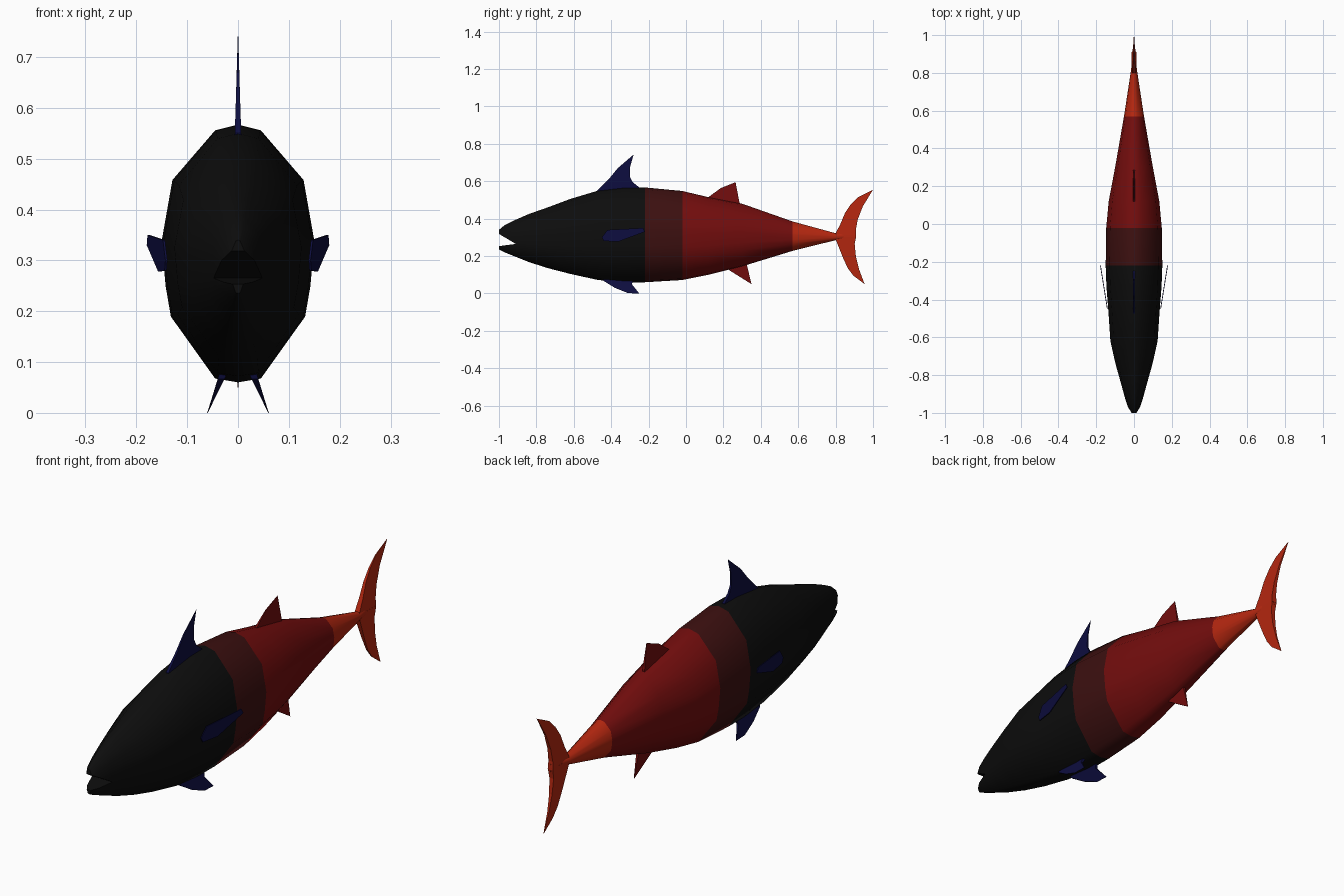
import bpy
import bmesh

default_cube = bpy.data.objects.get("Cube")
if default_cube:
    bpy.data.objects.remove(default_cube, do_unlink=True)


def make_material(name, red, green, blue):
    material = bpy.data.materials.new(name)
    material.use_nodes = True
    colour = (red, green, blue, 1)
    material.diffuse_color = colour
    material.node_tree.nodes["Principled BSDF"].inputs["Base Color"].default_value = colour
    return material


black = make_material("black skin", .004, .004, .004)
maroon = make_material("dark maroon", .045, .005, .005)
crimson = make_material("deep red", .17, .004, .004)
orange = make_material("orange red", .46, .02, .005)
navy = make_material("navy blue", .004, .004, .05)


def make_object(name, bm, materials):
    bmesh.ops.recalc_face_normals(bm, faces=bm.faces)
    mesh = bpy.data.meshes.new(name)
    bm.to_mesh(mesh)
    bm.free()
    for material in materials:
        mesh.materials.append(material)
    obj = bpy.data.objects.new(name, mesh)
    bpy.context.collection.objects.link(obj)
    return obj


def select_only(obj):
    bpy.ops.object.select_all(action='DESELECT')
    obj.select_set(True)
    bpy.context.view_layer.objects.active = obj


def bridge(bm, first, second):
    for i in range(len(first)):
        j = (i + 1) % len(first)
        bm.faces.new((first[i], first[j], second[j], second[i]))


# Body cross-section, one side from back ridge to belly, in unit size
half_section = [(0, 1), (.3, .955), (.86, .57), (.97, .2), (1, .1),
                (.95, -.25), (.88, -.49), (.3, -.97), (0, -1)]
section = half_section + [(-x, z) for x, z in reversed(half_section[1:-1])]

# Body stations: position along the fish, back height, belly height, half width
stations = [
    (-1, .34, .235, .015), (-.97, .365, .22, .032), (-.92, .39, .2, .048),
    (-.84, .425, .168, .07), (-.74, .46, .136, .098), (-.62, .505, .105, .125),
    (-.47, .55, .072, .135), (-.33, .566, .06, .146), (-.22, .567, .06, .15),
    (-.02, .548, .072, .147), (.12, .515, .1, .134), (.3, .48, .145, .1),
    (.57, .385, .228, .053), (.8, .322, .285, .018), (.91, .33, .295, .003),
]


def build_body():
    bm = bmesh.new()
    rings = []
    for y, top, bottom, width in stations:
        middle, height = (top + bottom) / 2, (top - bottom) / 2
        rings.append([bm.verts.new((x * width, y, middle + z * height))
                      for x, z in section])
    for first, second in zip(rings, rings[1:]):
        bridge(bm, first, second)
    bm.faces.new(rings[0])
    bm.faces.new(rings[-1])
    # Colour bands along the length
    for face in bm.faces:
        y = face.calc_center_median().y
        face.material_index = sum(y > limit for limit in (-.22, -.02, .57))
    return make_object("body", bm, [black, maroon, crimson, orange])


def prism(name, outline, thickness, material, centre):
    """Thin plate from a (y, z) outline; both callbacks take y and z."""
    bm = bmesh.new()
    sides = []
    for sign in (-1, 1):
        sides.append([bm.verts.new((centre(y, z) + sign * thickness(y, z), y, z))
                      for y, z in outline])
    for side in sides:
        bm.faces.new(side)
    bridge(bm, *sides)
    return make_object(name, bm, [material])


def on_axis(y, z):
    return 0


def taper(root, tip, base):
    """Half thickness falling from the root height to the tip height."""
    return lambda y, z: base * max(.06, 1 - (z - root) / (tip - root))


# Body with the open mouth cut as a wedge
body = build_body()
mouth_outline = [(-.91, .265), (-1.1, .378), (-1.1, .24)]
mouth_cutter = prism("mouth_cutter", mouth_outline, lambda y, z: .3, black, on_axis)
mouth_cutter.hide_render = True
select_only(body)
cut = body.modifiers.new("mouth", 'BOOLEAN')
cut.object = mouth_cutter
cut.operation = 'DIFFERENCE'
cut.solver = 'EXACT'
bpy.ops.object.modifier_apply(modifier=cut.name)
bpy.data.objects.remove(mouth_cutter, do_unlink=True)
bpy.ops.object.shade_smooth_by_angle(angle=.9)

# Fins on the centre line
prism("front_dorsal_fin",
      [(-.475, .53), (-.475, .55), (-.41, .615), (-.365, .67), (-.28, .743),
       (-.298, .68), (-.3, .625), (-.285, .595), (-.25, .567), (-.25, .53)],
      taper(.53, .743, .007), navy, on_axis)
prism("rear_dorsal_fin",
      [(.12, .5), (.12, .515), (.185, .563), (.265, .595), (.285, .49), (.285, .46)],
      taper(.46, .595, .007), crimson, on_axis)
prism("anal_fin",
      [(.22, .15), (.23, .125), (.35, .05), (.325, .155), (.32, .18)],
      taper(.18, .05, .007), crimson, on_axis)

# Crescent tail
prism("upper_tail_lobe",
      [(.8, .305), (.8, .322), (.825, .37), (.85, .43), (.88, .475), (.92, .515),
       (1, .555), (.945, .465), (.918, .395), (.908, .34), (.91, .305)],
      taper(.305, .555, .012), orange, on_axis)
prism("lower_tail_lobe",
      [(.8, .31), (.8, .29), (.82, .24), (.84, .19), (.865, .135), (.895, .095),
       (.955, .05), (.925, .13), (.908, .2), (.902, .265), (.91, .31)],
      taper(.31, .05, .012), orange, on_axis)

# Paired fins; the left side is +x
for side, sign in (("left", 1), ("right", -1)):
    prism(side + "_pectoral_fin",
          [(-.45, .3), (-.42, .34), (-.23, .35), (-.22, .33), (-.36, .278), (-.44, .28)],
          lambda y, z: .002, navy,
          lambda y, z: sign * (.144 + (y + .43) * .16))
    prism(side + "_pelvic_fin",
          [(-.45, .1), (-.44, .067), (-.38, .03), (-.31, .002), (-.25, 0),
           (-.29, .05), (-.27, .1)],
          taper(.1, 0, .01), navy,
          lambda y, z: sign * (.06 - z * .4))
